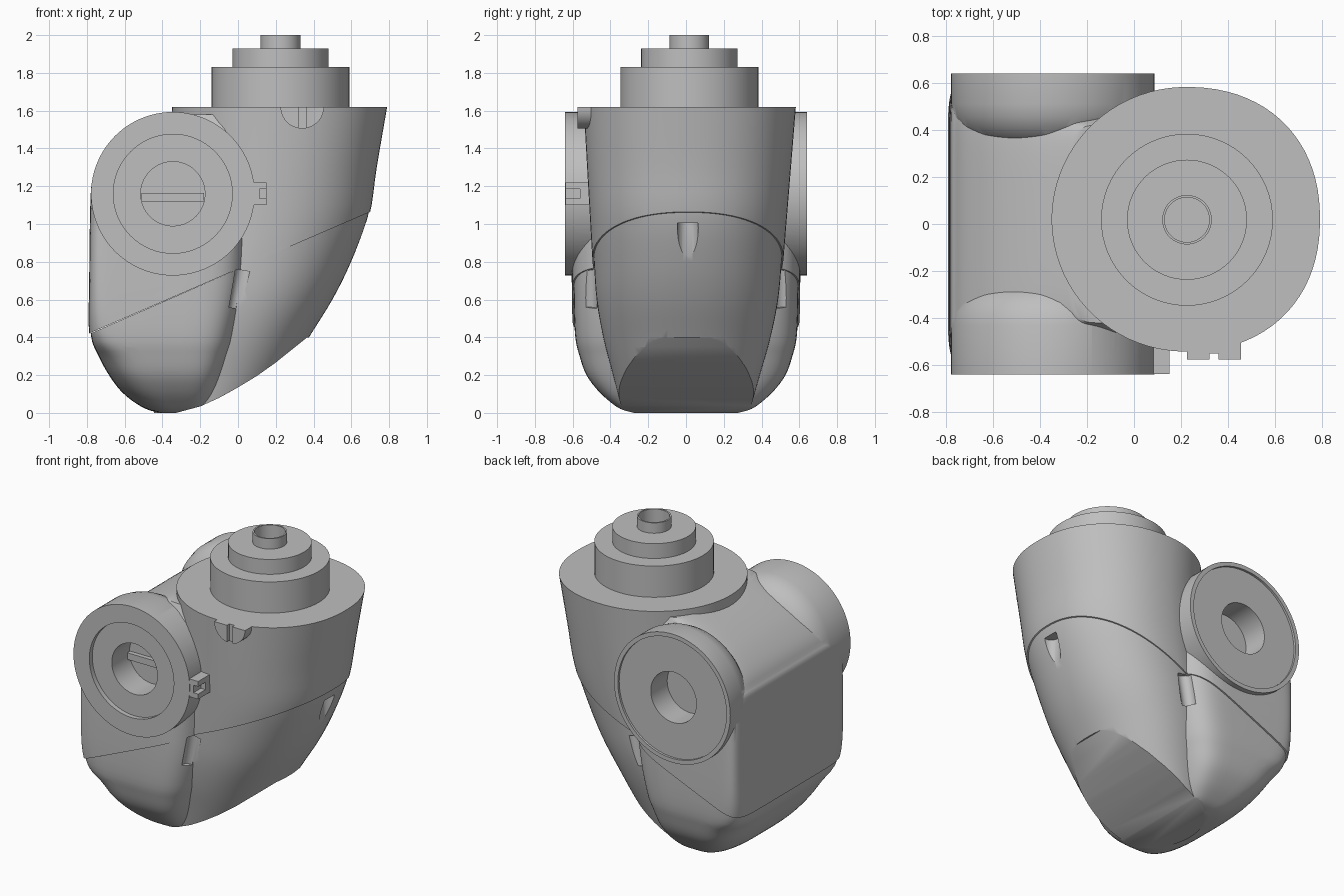
import bpy, bmesh, math
from mathutils import Matrix, Vector

if "Cube" in bpy.data.objects:
    bpy.data.objects.remove(bpy.data.objects["Cube"], do_unlink=True)

grey = bpy.data.materials.new("plain grey")
grey.use_nodes = True
grey.diffuse_color = (0.52, 0.52, 0.52, 1)
grey.node_tree.nodes["Principled BSDF"].inputs["Base Color"].default_value = (0.52, 0.52, 0.52, 1)


def finish(bm, name):
    bmesh.ops.recalc_face_normals(bm, faces=bm.faces)
    mesh = bpy.data.meshes.new(name)
    bm.to_mesh(mesh)
    bm.free()
    mesh.materials.append(grey)
    obj = bpy.data.objects.new(name, mesh)
    bpy.context.collection.objects.link(obj)
    return obj


def loft(name, rings):
    """Skin a stack of equal-sized rings and cap both ends."""
    bm = bmesh.new()
    rows = [[bm.verts.new(p) for p in ring] for ring in rings]
    n = len(rows[0])
    for a, b in zip(rows, rows[1:]):
        for i in range(n):
            j = (i + 1) % n
            bm.faces.new((a[i], a[j], b[j], b[i]))
    bm.faces.new(rows[0])
    bm.faces.new(rows[-1])
    return finish(bm, name)


def lathe(name, profile, centre, axis="Z", n=64):
    """Turn (radius, height) points round a z or y axis."""
    rings = []
    for r, h in profile:
        ring = []
        for i in range(n):
            a = math.tau * i / n
            u, v = r * math.cos(a), r * math.sin(a)
            ring.append(Vector(centre) + Vector((u, v, h) if axis == "Z" else (u, h, v)))
        rings.append(ring)
    return loft(name, rings)


def block(name, size, matrix):
    bm = bmesh.new()
    bmesh.ops.create_cube(bm, size=1)
    bm.transform(matrix @ Matrix.Diagonal((*size, 1)))
    return finish(bm, name)


def box(name, lo, hi):
    lo, hi = Vector(lo), Vector(hi)
    return block(name, hi - lo, Matrix.Translation((lo + hi) / 2))


def combine(obj, other, operation, keep=False):
    mod = obj.modifiers.new("combine", "BOOLEAN")
    mod.operation, mod.object, mod.solver = operation, other, "EXACT"
    graph = bpy.context.evaluated_depsgraph_get()
    mesh = bpy.data.meshes.new_from_object(obj.evaluated_get(graph))
    obj.modifiers.clear()
    obj.data = mesh
    if not keep:
        bpy.data.objects.remove(other, do_unlink=True)


def smooth_rows(rows, steps=4):
    """Catmull-Rom interpolation through the section table."""
    out = []
    for i in range(len(rows) - 1):
        p = [rows[max(0, min(len(rows) - 1, i + k))] for k in (-1, 0, 1, 2)]
        for s in range(steps):
            t = s / steps
            out.append([0.5 * (2 * b + (c - a) * t + (2 * a - 5 * b + 4 * c - d) * t * t
                               + (3 * b - a - 3 * c + d) * t ** 3) for a, b, c, d in zip(*p)])
    return out + [rows[-1]]


def section(z, xl, xr, half, nl, nr, yc=0.0, n=80):
    """Horizontal superellipse with its own squareness on the left and right."""
    ring = []
    for i in range(n):
        a = math.tau * (i + 0.5) / n
        c, s = math.cos(a), math.sin(a)
        e = 2 / (nr if c > 0 else nl)
        x = math.copysign(abs(c) ** e, c) * (xr - xl) / 2 + (xl + xr) / 2
        ring.append((x, yc + math.copysign(abs(s) ** e, s) * half, z))
    return ring


# Round neck: z, left x, right x, half depth
neck = [(0, -.45, .12, .34), (.2, -.45, .26, .395), (.4, -.45, .38, .45), (.6, -.45, .505, .488),
        (.8, -.42, .605, .505), (1.04, -.38, .695, .522), (1.3, -.345, .735, .54), (1.62, -.35, .79, .562)]
body = loft("body", [section(z, a, b, h, 2, 2.2, .02 * z / 1.62) for z, a, b, h in smooth_rows(neck)])

# Square-backed housing with a saddle on top: z, left x, right x, half depth, squareness
housing_rows = [(0, -.42, -.2, .28, 3), (.02, -.49, -.17, .35, 3), (.06, -.56, -.14, .41, 3.2),
                (.12, -.63, -.11, .475, 3.5), (.2, -.69, -.08, .535, 4), (.3, -.745, -.045, .572, 5),
                (.42, -.788, -.005, .597, 9), (.7, -.788, .05, .605, 14), (1.16, -.78, .08, .6, 14),
                (1.25, -.757, .08, .58, 10), (1.33, -.705, .08, .55, 8), (1.42, -.6, .07, .5, 7),
                (1.49, -.48, .06, .47, 6), (1.54, -.37, .05, .44, 5), (1.58, -.27, .04, .42, 5)]
housing = loft("housing", [section(z, a, b, h, n, 4.5) for z, a, b, h, n in smooth_rows(housing_rows)])
combine(body, housing, "UNION")

# Joint ends, rounded on the inside
hub = Vector((-.345, 0, 1.16))
for s, start in ((-1, .25), (1, .33)):
    fillet = [(.28, 0), (.33, .02), (.37, .05), (.4, .085), (.42, .125), (.433, .18)]
    profile = [(r, s * (start + h)) for r, h in fillet] + [(.433, s * .64)]
    combine(body, lathe("joint_end", profile, hub, "Y", 96), "UNION")

# Sloping underside
curve = [(-.6, -.02), (-.35, -.005), (-.2, .035), (-.1, .08), (0, .135), (.1, .195), (.2, .265),
         (.37, .4), (.9, .4), (.9, -.2), (-.6, -.2)]
combine(body, loft("underside_cutter", [[(x, y, z) for x, z in curve] for y in (-1, 1)]), "DIFFERENCE")

# Recesses and bores in the joint ends
for radius, a, b in ((.315, -.608, -.7), (.17, -.42, -.7), (.405, .625, .7), (.17, .45, .7)):
    combine(body, lathe("bore_cutter", [(radius, a), (radius, b)], hub, "Y"), "DIFFERENCE")

# Split into two shells along a sloping plane
slope = math.atan2(.64, 1.48)
plane = Matrix.Translation((-.05, 0, .74)) @ Matrix.Rotation(-slope, 4, "Y")
lower = body.copy()
lower.data = body.data.copy()
bpy.context.collection.objects.link(lower)
lower.name = "lower_shell"
body.name = "upper_shell"
half_space = block("half_space", (4, 4, 2), plane @ Matrix.Translation((0, 0, -1)))
combine(body, half_space, "DIFFERENCE", keep=True)
combine(lower, half_space, "INTERSECT")
lower.data.transform(Matrix.Diagonal((.99, .985, 1, 1)))

# Screw holes in the lower shell
for s in (-1, 1):
    tilt = Matrix.Translation((.015, s * .515, .67)) @ Matrix.Rotation(.18, 4, "Y")
    hole = lathe("screw_cutter", [(.045, -.12), (.045, .085)], (0, 0, 0), n=32)
    hole.data.transform(tilt)
    combine(lower, hole, "DIFFERENCE")
hole = lathe("screw_cutter", [(.055, .7), (.055, 1.005)], (.667, .01, 0), n=32)
combine(lower, hole, "DIFFERENCE")

# Diagonal notches on the lower rear corners
for s in (-1, 1):
    place = (Matrix.Translation((-.605, s * .425, .3)) @ Matrix.Rotation(s * math.radians(135), 4, "Z")
             @ Matrix.Rotation(math.radians(22), 4, "Y") @ Matrix.Translation((.2, 0, 0)))
    combine(lower, block("notch_cutter", (.4, .24, .7), place), "DIFFERENCE")

# Stepped collar with an open tube
collar = lathe("stepped_collar", [(.365, 1.61), (.365, 1.83), (.255, 1.83), (.255, 1.93), (.105, 1.93),
                                  (.105, 2.0), (.095, 2.0), (.095, 1.86)], (.225, .018, 0))

# Half-round tab under the front of the top rim
arc = [(.34 + .115 * math.cos(a), 1.62 + .115 * math.sin(a))
       for a in (math.pi * (1 + i / 20) for i in range(21))]
tab = loft("rim_tab", [[(x, y, z) for x, z in arc] for y in (-.575, -.44)])
combine(tab, box("tab_slot", (.32, -.6, 1.4), (.36, -.55, 1.7)), "DIFFERENCE")

# Small slotted lug beside the front joint
lug = box("side_lug", (.05, -.638, 1.1), (.15, -.46, 1.22))
combine(lug, box("lug_slot", (.115, -.7, 1.135), (.2, -.56, 1.185)), "DIFFERENCE")

# Cross bar inside the front bore
bar = box("bore_bar", (-.51, -.45, 1.12), (-.18, -.41, 1.165))

for obj in (body, lower, collar, tab, lug, bar):
    bpy.ops.object.select_all(action="DESELECT")
    obj.select_set(True)
    bpy.context.view_layer.objects.active = obj
    bpy.ops.object.shade_smooth_by_angle(angle=math.radians(32))
